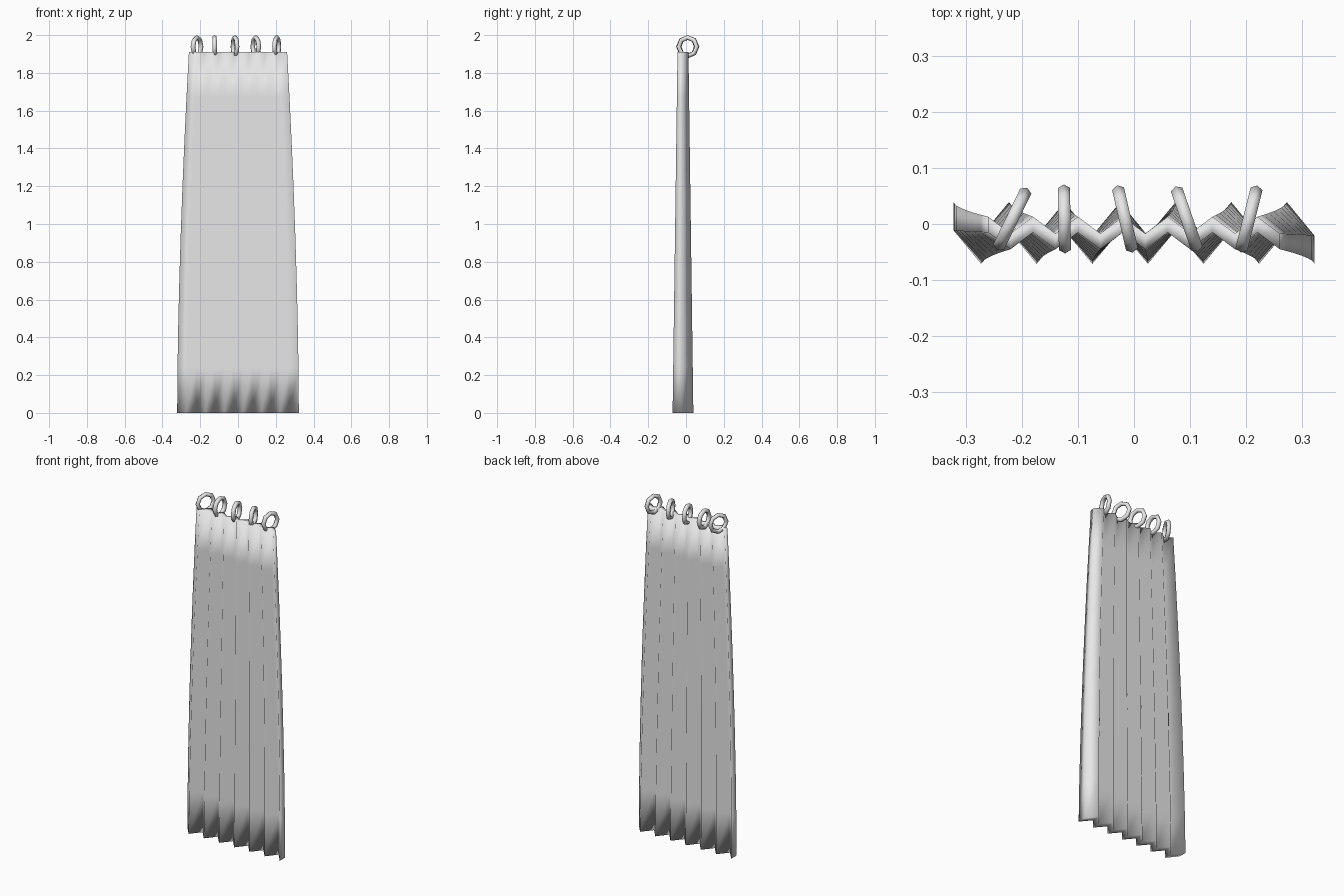
import bpy, bmesh, math
from mathutils import Matrix

if "Cube" in bpy.data.objects:
    bpy.data.objects.remove(bpy.data.objects["Cube"])

grey = bpy.data.materials.new("light grey")
grey.diffuse_color = (0.8, 0.8, 0.8, 1)
grey.use_nodes = True
grey.node_tree.nodes["Principled BSDF"].inputs["Base Color"].default_value = grey.diffuse_color

HEIGHT, FOLDS, ROWS = 1.91, 13, 8


def finish(bm, name):
    bmesh.ops.recalc_face_normals(bm, faces=bm.faces)
    for f in bm.faces:
        f.smooth = True
    mesh = bpy.data.meshes.new(name)
    bm.to_mesh(mesh)
    bm.free()
    mesh.materials.append(grey)
    ob = bpy.data.objects.new(name, mesh)
    bpy.context.collection.objects.link(ob)
    return ob


# Pleated curtain: closed zigzag outline, lofted from hem to top
bm = bmesh.new()
rings = []
for r in range(ROWS + 1):
    t = r / ROWS
    half = 0.322 - 0.062 * t ** 1.7
    amp = 0.030 - 0.015 * t
    thick = 0.050 - 0.022 * t
    front, back = [], []
    for i in range(FOLDS + 1):
        x = -half + 2 * half * i / FOLDS
        y = -0.016 + amp * (1 if i % 2 == 0 else -1)
        front.append(bm.verts.new((x, y - thick / 2, t * HEIGHT)))
        back.append(bm.verts.new((x, y + thick / 2, t * HEIGHT)))
    rings.append((front, back))
for (f0, b0), (f1, b1) in zip(rings, rings[1:]):
    loop0, loop1 = f0 + b0[::-1], f1 + b1[::-1]
    n = len(loop0)
    for i in range(n):
        j = (i + 1) % n
        bm.faces.new((loop0[i], loop0[j], loop1[j], loop1[i]))
# hem and top edge
for f, b in (rings[0], rings[-1]):
    for i in range(FOLDS):
        bm.faces.new((f[i], f[i + 1], b[i + 1], b[i]))
finish(bm, "curtain")


# Hanging rings: low-poly tori, each turned a little differently
def hanging_ring(name, x, angle, major=0.049, minor=0.0125, seg=8, sides=6):
    bm = bmesh.new()
    grid = []
    for i in range(seg):
        a = 2 * math.pi * i / seg
        row = []
        for k in range(sides):
            b = 2 * math.pi * k / sides
            d = major + minor * math.cos(b)
            row.append(bm.verts.new((d * math.cos(a), minor * math.sin(b), d * math.sin(a))))
        grid.append(row)
    for i in range(seg):
        p, q = grid[i], grid[(i + 1) % seg]
        for k in range(sides):
            m = (k + 1) % sides
            bm.faces.new((p[k], q[k], q[m], p[m]))
    ob = finish(bm, name)
    ob.data.transform(Matrix.Rotation(math.radians(angle), 4, 'Z'))
    ob.location = (x, 0.009, 1.9385)


for n, (x, angle) in enumerate([(-0.217, 64), (-0.124, 91), (-0.016, 103),
                                (0.094, 109), (0.205, 76)]):
    hanging_ring(f"hanging_ring_{n + 1}", x, angle)
